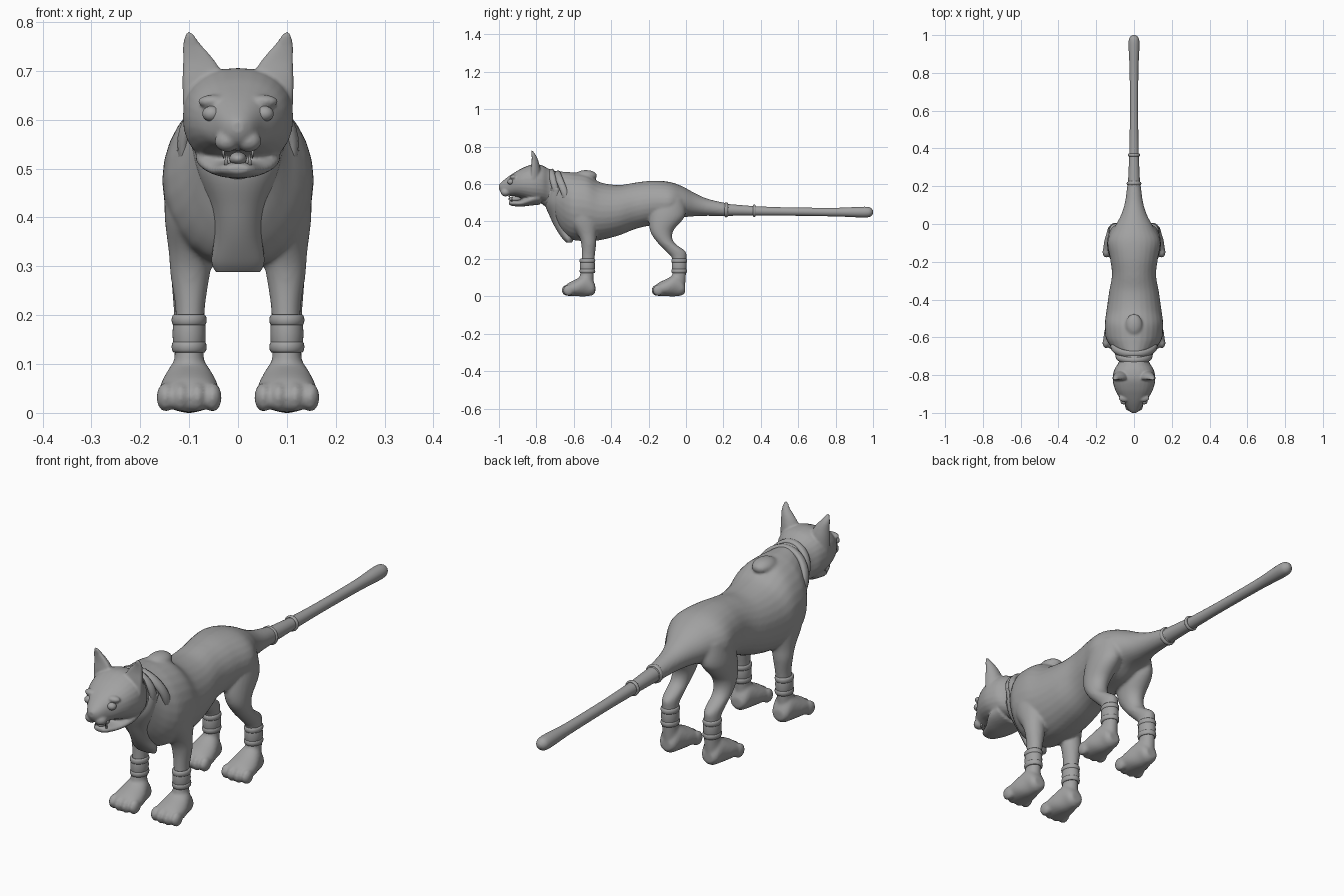
import bpy, bmesh, math
from mathutils import Matrix, Vector

if "Cube" in bpy.data.objects:
    bpy.data.objects.remove(bpy.data.objects["Cube"])

GREY = (0.36, 0.36, 0.36, 1.0)
grey = bpy.data.materials.new("plain grey")
grey.use_nodes = True
grey.diffuse_color = GREY
grey.node_tree.nodes["Principled BSDF"].inputs["Base Color"].default_value = GREY
SIDES = 28


def finish(name, bm, voxel=None, smoothing=3):
    """Turn a bmesh into a smooth object, optionally fusing its parts."""
    bmesh.ops.recalc_face_normals(bm, faces=bm.faces[:])
    mesh = bpy.data.meshes.new(name)
    bm.to_mesh(mesh)
    bm.free()
    mesh.materials.append(grey)
    for poly in mesh.polygons:
        poly.use_smooth = True
    obj = bpy.data.objects.new(name, mesh)
    bpy.context.scene.collection.objects.link(obj)
    if voxel:
        fuse = obj.modifiers.new("Fuse", 'REMESH')
        fuse.mode = 'VOXEL'
        fuse.voxel_size = voxel
        fuse.use_smooth_shade = True
        soften = obj.modifiers.new("Soften", 'SMOOTH')
        soften.factor = 0.5
        soften.iterations = smoothing
    return obj


def resample(rows, steps=5):
    """Smooth a list of sections with a Catmull-Rom spline."""
    rows = [Vector(r) for r in rows]
    out = []
    for i in range(len(rows) - 1):
        a, b, c = rows[max(i - 1, 0)], rows[i], rows[i + 1]
        d = rows[min(i + 2, len(rows) - 1)]
        for k in range(steps):
            t = k / steps
            out.append(b + (c - a) * (t / 2) + (a * 2 - b * 5 + c * 4 - d) * (t * t / 2)
                       + (b * 3 - a - c * 3 + d) * (t ** 3 / 2))
    return out + [rows[-1]]


def skin(bm, rings):
    """Bridge rings of points and cap both ends."""
    loops = [[bm.verts.new(p) for p in ring] for ring in rings]
    for low, high in zip(loops, loops[1:]):
        for i in range(SIDES):
            j = (i + 1) % SIDES
            bm.faces.new((low[i], low[j], high[j], high[i]))
    bm.faces.new(loops[0])
    bm.faces.new(loops[-1])


def curl(power):
    """Unit superellipse points."""
    for i in range(SIDES):
        c, s = math.cos(math.tau * i / SIDES), math.sin(math.tau * i / SIDES)
        yield (math.copysign(abs(c) ** power, c), math.copysign(abs(s) ** power, s))


def along(bm, rows, x=0, y0=0, power=1.0):
    """Front-to-back loft; rows hold y, top, bottom, half width."""
    skin(bm, [[(x + c * w, y + y0, (top + low) / 2 + s * (top - low) / 2)
               for c, s in curl(power)] for y, top, low, w in resample(rows)])


def upright(bm, rows, side=1, hollow=0.0):
    """Vertical loft; rows hold z, x, y, half width, half depth."""
    skin(bm, [[(side * (x + c * w), y + s * d * (1 if s > 0 else 1 - hollow), z)
               for c, s in curl(1)] for z, x, y, w, d in resample(rows)])


def ball(bm, centre, size):
    bmesh.ops.create_uvsphere(bm, u_segments=20, v_segments=12, radius=1,
                              matrix=Matrix.Translation(centre) @ Matrix.Diagonal((*size, 1)))


def hoop(name, centre, size, thick, depth, tilt=0.0, axis='Y'):
    """Rounded band around the y or z axis."""
    bm = bmesh.new()
    spin = Matrix.Rotation(tilt, 3, 'X')
    loops = []
    for i in range(40):
        a = math.tau * i / 40
        loop = []
        for k in range(10):
            b = math.tau * k / 10
            grow, shift = thick * math.cos(b), depth * math.sin(b)
            u, v = math.cos(a) * (size[0] + grow), math.sin(a) * (size[1] + grow)
            p = Vector((u, shift, v) if axis == 'Y' else (u, v, shift))
            loop.append(bm.verts.new(spin @ p + Vector(centre)))
        loops.append(loop)
    for i in range(40):
        for k in range(10):
            m, n = (i + 1) % 40, (k + 1) % 10
            bm.faces.new((loops[i][k], loops[m][k], loops[m][n], loops[i][n]))
    return finish(name, bm)


# Torso with legs and paws
body = bmesh.new()
along(body, [(-.78, .66, .50, .07), (-.72, .67, .45, .08), (-.68, .668, .37, .10),
             (-.64, .665, .32, .13), (-.60, .662, .30, .15), (-.53, .652, .295, .155),
             (-.46, .61, .30, .146), (-.36, .595, .325, .132), (-.27, .608, .36, .117),
             (-.18, .618, .38, .127), (-.09, .612, .39, .14), (-.02, .588, .42, .105),
             (.05, .55, .428, .068), (.12, .52, .43, .047), (.23, .495, .428, .033)])
for side in (-1, 1):
    upright(body, [(.48, .08, -.55, .07, .10), (.40, .09, -.545, .06, .08),
                   (.33, .096, -.528, .046, .05), (.28, .098, -.52, .04, .04),
                   (.21, .098, -.523, .03, .035), (.12, .1, -.53, .03, .036),
                   (.05, .1, -.54, .035, .045)], side)
    upright(body, [(.52, .075, -.09, .055, .08), (.43, .086, -.10, .056, .095),
                   (.35, .094, -.13, .046, .062), (.29, .1, -.11, .038, .045),
                   (.24, .1, -.055, .034, .052), (.2, .1, -.036, .031, .038),
                   (.12, .1, -.036, .03, .036), (.05, .1, -.05, .035, .045)], side)
    for shift in (0, .48):
        along(body, [(-.65, .045, .008, .045), (-.63, .07, .002, .06), (-.58, .095, 0, .06),
                     (-.53, .12, 0, .046), (-.5, .09, .006, .038), (-.485, .06, .02, .025)],
              side * .1, shift)
        for toe in (-.048, -.017, .017, .048):
            ball(body, (side * .1 + toe, -.628 + shift - (abs(toe) < .02) * .007, .032),
                 (.019, .03, .03))
# Loose fold behind the neck
ball(body, (0, -.535, .645), (.045, .06, .03))
finish("torso_and_legs", body, .0065, 5)

# Chest bib
bib = bmesh.new()
upright(bib, [(.58, 0, -.69, .1, .05), (.50, 0, -.695, .085, .06), (.42, 0, -.67, .057, .055),
              (.36, 0, -.65, .05, .045), (.31, 0, -.632, .054, .03), (.288, 0, -.625, .045, .016)])
finish("chest_bib", bib)

# Tail
tail = bmesh.new()
skin(tail, [[(c * r, y, z + s * r) for c, s in curl(1)] for y, z, r in resample(
    [(.19, .463, .033), (.3, .459, .028), (.38, .456, .025), (.55, .453, .022),
     (.8, .45, .023), (.92, .45, .028), (.97, .45, .028), (.99, .45, .021), (1, .45, .008)])])
finish("tail", tail)
hoop("tail_band_front", (0, .215, .462), (.033, .034), .006, .009)
hoop("tail_band_back", (0, .365, .457), (.027, .028), .005, .008)

# Collars, sloping down to the chest
hoop("upper_collar", (0, -.70, .58), (.085, .092), .013, .018, .25)
hoop("lower_collar", (0, -.645, .545), (.112, .122), .013, .02, .38)

# Head with ears, brow, nose and open jaw
head = bmesh.new()
along(head, [(-1, .597, .572, .012), (-.985, .612, .55, .03), (-.95, .64, .538, .053),
             (-.91, .666, .534, .083), (-.87, .688, .522, .103), (-.82, .705, .505, .113),
             (-.77, .70, .50, .104), (-.73, .68, .49, .08), (-.68, .665, .48, .072)], power=.88)
along(head, [(-.947, .507, .492, .02), (-.93, .513, .483, .036), (-.88, .517, .48, .06),
             (-.83, .55, .485, .085), (-.78, .58, .49, .085)])
ball(head, (0, -.985, .59), (.018, .016, .014))
for side in (-1, 1):
    upright(head, [(.63, .068, -.82, .045, .045), (.68, .07, -.82, .044, .042),
                   (.72, .08, -.818, .033, .03), (.75, .093, -.82, .02, .02),
                   (.772, .099, -.825, .01, .01), (.78, .1, -.826, .004, .005)], side, .75)
    ball(head, (side * .022, -.965, .556), (.026, .026, .022))
    ball(head, (side * .05, -.922, .637), (.032, .02, .014))
finish("head", head, .005, 3)

# Mouth: tongue and pointed teeth
tongue = bmesh.new()
ball(tongue, (0, -.915, .52), (.018, .035, .014))
finish("tongue", tongue)
teeth = bmesh.new()
for side in (-1, 1):
    for x, y, z, flip in ((.03, -.945, .532, math.pi), (.024, -.93, .52, 0)):
        bmesh.ops.create_cone(teeth, cap_ends=True, segments=10, radius1=.005, radius2=.0005,
                              depth=.026, matrix=Matrix.Translation((side * x, y, z))
                              @ Matrix.Rotation(flip, 4, 'X'))
finish("teeth", teeth)

# Eyes and leg cuffs on both sides
for side, label in ((1, "left"), (-1, "right")):
    eye = bmesh.new()
    ball(eye, (side * .054, -.937, .612), (.019, .018, .016))
    finish(label + "_eye", eye)
    for y, place in ((-.527, "front"), (-.036, "rear")):
        for z in (.19, .135):
            hoop(f"{label}_{place}_cuff", (side * .1, y, z), (.03, .036), .006, .012, axis='Z')
        hoop(f"{label}_{place}_wrap", (side * .1, y, .162), (.029, .035), .005, .03, axis='Z')
